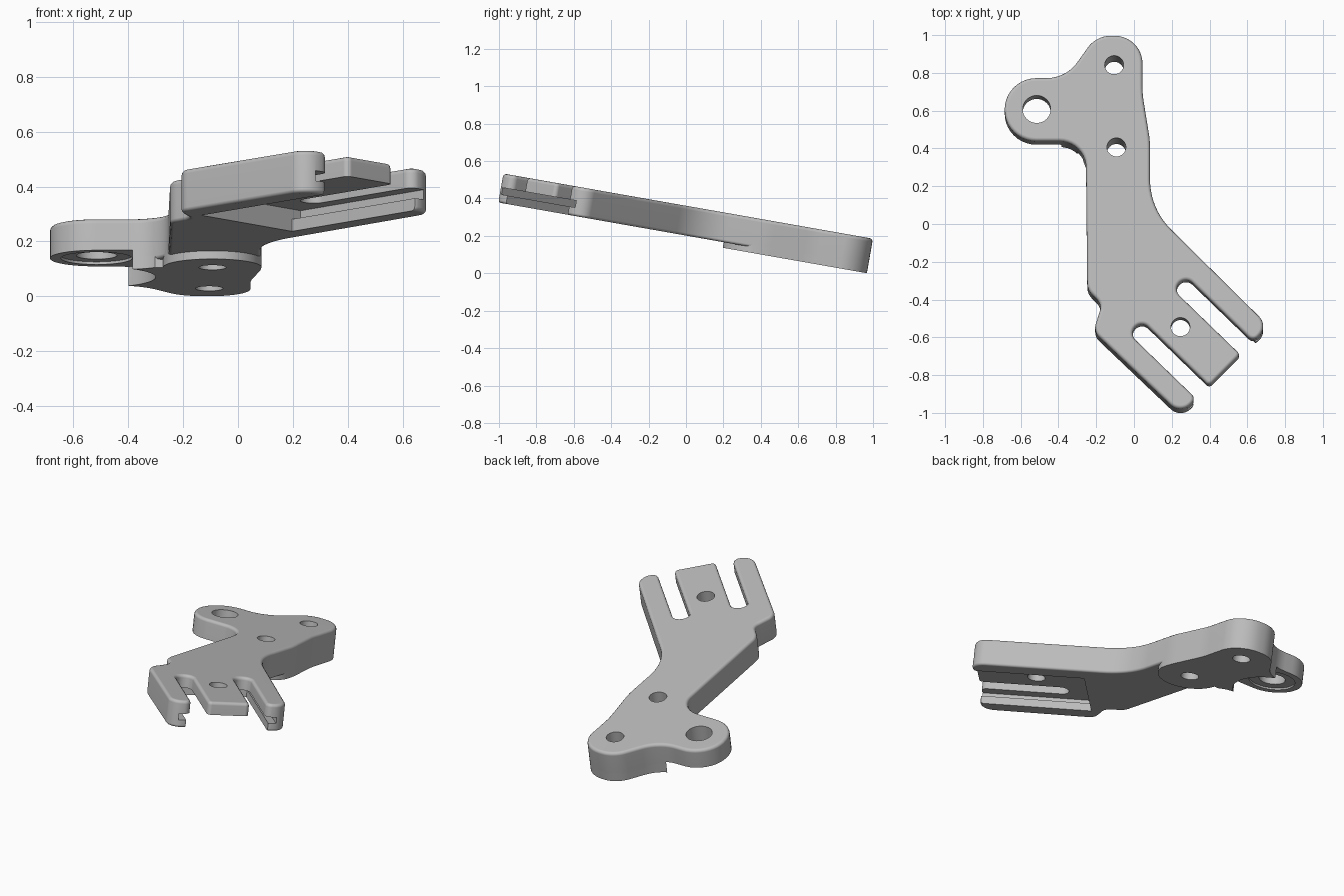
import bpy, bmesh, math
from mathutils import Vector, Matrix

cube = bpy.data.objects.get("Cube")
if cube:
    bpy.data.objects.remove(cube, do_unlink=True)

TILT = math.radians(-10)
FORK_ANGLE = math.radians(-44.5)
FORK_ORIGIN = Vector((0.246, -0.553))
EAR, BACK_HOLE, MID_HOLE = (-0.515, 0.617), (-0.105, 0.855), (-0.093, 0.413)
BODY, PAD, EAR_DEPTH = -0.157, -0.187, -0.117

grey = bpy.data.materials.new("satin grey")
grey.use_nodes = True
grey.diffuse_color = (0.5, 0.5, 0.5, 1)
grey.node_tree.nodes["Principled BSDF"].inputs["Base Color"].default_value = (0.5, 0.5, 0.5, 1)


def fork(s, t):
    """Point along (s) and across (t) the fork axis."""
    c, n = math.cos(FORK_ANGLE), math.sin(FORK_ANGLE)
    return (FORK_ORIGIN.x + s * c - t * n, FORK_ORIGIN.y + s * n + t * c)


def arc(center, radius, start=0, end=360, steps=48):
    angles = [math.radians(start + (end - start) * i / steps) for i in range(steps + (end - start != 360))]
    return [(center[0] + radius * math.cos(a), center[1] + radius * math.sin(a)) for a in angles]


def rounded(corners, steps=10):
    """Replace each (x, y, radius) corner by a tangent arc."""
    result = []
    for i, (x, y, r) in enumerate(corners):
        p = Vector((x, y))
        a = (Vector(corners[i - 1][:2]) - p).normalized()
        b = (Vector(corners[(i + 1) % len(corners)][:2]) - p).normalized()
        half = a.angle(b) / 2
        center = p + (a + b).normalized() * (r / math.sin(half))
        first = p + a * (r / math.tan(half)) - center
        sweep = first.angle_signed(p + b * (r / math.tan(half)) - center)
        for k in range(steps + 1):
            turn = Matrix.Rotation(-sweep * k / steps, 2)
            result.append(tuple(center + turn @ first))
    return result


def prism(name, points, bottom, top, bevel_top=0, bevel_bottom=0):
    bm = bmesh.new()
    face = bm.faces.new([bm.verts.new((x, y, bottom)) for x, y in points])
    new = bmesh.ops.extrude_face_region(bm, geom=[face])["geom"]
    bmesh.ops.translate(bm, verts=[v for v in new if isinstance(v, bmesh.types.BMVert)],
                        vec=(0, 0, top - bottom))
    if face.is_valid and len([f for f in bm.faces if len(f.verts) == len(points)]) < 2:
        bm.faces.new([v for v in bm.verts if v.co.z == bottom])
    bmesh.ops.recalc_face_normals(bm, faces=bm.faces)
    for level, size in ((top, bevel_top), (bottom, bevel_bottom)):
        if size:
            rim = [e for e in bm.edges if all(abs(v.co.z - level) < 1e-5 for v in e.verts)]
            bmesh.ops.bevel(bm, geom=rim, offset=size, segments=3, profile=0.5,
                            affect='EDGES', clamp_overlap=False)
    mesh = bpy.data.meshes.new(name)
    bm.to_mesh(mesh)
    bm.free()
    mesh.materials.append(grey)
    obj = bpy.data.objects.new(name, mesh)
    bpy.context.collection.objects.link(obj)
    return obj


def fork_box(name, length_start, half_width, bottom, top):
    pts = [fork(length_start, -half_width), fork(0.6, -half_width),
           fork(0.6, half_width), fork(length_start, half_width)]
    return prism(name, pts, bottom, top)


# Plate outline: arm, back lobe and ear, counter-clockwise
arm = [(0.085, 0.085, 0.38), (0.085, 0.45, 0.5), (0.045, 0.70, 0.5),
       (0.045, 1.015, 0.148), (-0.2, 1.015, 0.15), (-0.36, 0.787, 0.2),
       (-0.685, 0.787, 0.168), (-0.685, 0.447, 0.168), (-0.255, 0.447, 0.14),
       (-0.247, -0.35, 0.09), (-0.17, -0.43, 0.06), (-0.215, -0.575, 0.07)]
# One half of the fork, mirrored for the other
half = [(0.33, -0.333, 0.075), (0.33, -0.215, 0.035), (-0.17, -0.215, 0.047),
        (-0.17, -0.118, 0.047), (0.33, -0.118, 0.022)]
tines = half + [(s, -t, r) for s, t, r in reversed(half)]
outline = rounded(arm + [(*fork(s, t), r) for s, t, r in tines])

plate = prism("bracket_plate", outline, BODY, 0, 0.018, 0.014)
pad = prism("mounting_pad", outline, PAD, BODY + 0.025)

# Cutters: holes, ear relief and recess, fork channel and side grooves
holes = [prism("hole_cutter", arc(c, r), -0.4, 0.2)
         for c, r in ((EAR, 0.074), (BACK_HOLE, 0.05), (MID_HOLE, 0.05), (tuple(FORK_ORIGIN), 0.05))]
ear_relief = prism("ear_relief_cutter", arc(EAR, 0.215), -0.4, EAR_DEPTH)
ear_recess = prism("ear_recess_cutter", arc(EAR, 0.13), -0.4, EAR_DEPTH + 0.01)
channel = fork_box("channel_cutter", -0.3, 0.235, -0.4, -0.075)
groove = fork_box("groove_cutter", -0.3, 0.28, -0.112, -0.075)
front_relief = prism("pad_front_cutter",
                     [(-1, -1.3), (1, -1.3), (1, MID_HOLE[1])] + arc(MID_HOLE, 0.18, 0, -180, 32)
                     + [(-1, MID_HOLE[1])], -0.4, 0.1)


def carve(obj, cutters):
    bpy.ops.object.select_all(action='DESELECT')
    obj.select_set(True)
    bpy.context.view_layer.objects.active = obj
    for cutter in cutters:
        mod = obj.modifiers.new("cut", 'BOOLEAN')
        mod.operation, mod.solver, mod.object = 'DIFFERENCE', 'EXACT', cutter
        bpy.ops.object.modifier_apply(modifier=mod.name)
    bpy.ops.object.shade_smooth_by_angle(angle=math.radians(35))
    mod = obj.modifiers.new("flat face normals", 'WEIGHTED_NORMAL')
    mod.keep_sharp = True
    obj.rotation_euler.x = TILT
    obj.location.z = 0.361


carve(plate, holes + [ear_relief, ear_recess, channel, groove])
carve(pad, holes[:3] + [ear_relief, front_relief])

for cutter in holes + [ear_relief, ear_recess, channel, groove, front_relief]:
    bpy.data.objects.remove(cutter, do_unlink=True)
